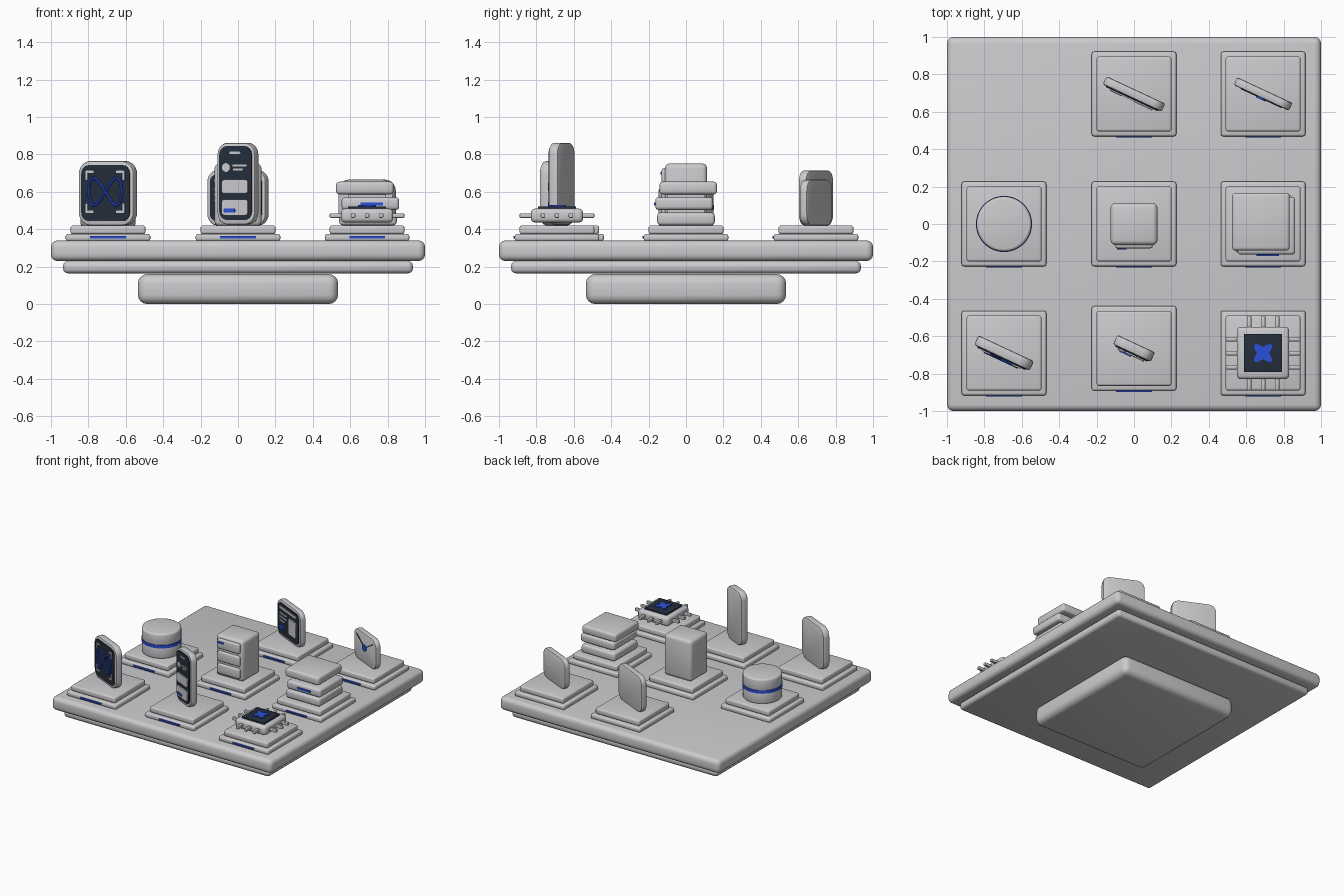
import bpy, bmesh, math
from mathutils import Matrix, Vector

if "Cube" in bpy.data.objects:
    bpy.data.objects.remove(bpy.data.objects["Cube"])


def material(name, rgb):
    m = bpy.data.materials.new(name)
    m.diffuse_color = (*rgb, 1)
    m.use_nodes = True
    m.node_tree.nodes["Principled BSDF"].inputs["Base Color"].default_value = m.diffuse_color
    return m


GRAY = material("light gray", (0.60, 0.60, 0.62))
DARK = material("dark navy", (0.018, 0.027, 0.045))
BLUE = material("blue", (0.025, 0.08, 0.70))
ID = Matrix.Identity(4)


def finish(name, bm, mat, M=ID):
    bmesh.ops.recalc_face_normals(bm, faces=bm.faces)
    bm.transform(M)
    me = bpy.data.meshes.new(name)
    bm.to_mesh(me)
    bm.free()
    me.materials.append(mat)
    ob = bpy.data.objects.new(name, me)
    bpy.context.collection.objects.link(ob)
    bpy.ops.object.select_all(action='DESELECT')
    ob.select_set(True)
    bpy.context.view_layer.objects.active = ob
    bpy.ops.object.shade_smooth_by_angle(angle=math.radians(35))
    return ob


def box(name, c, size, mat=GRAY, r=0.0, M=ID, seg=3):
    """Box with rounded edges."""
    bm = bmesh.new()
    bmesh.ops.create_cube(bm, size=1)
    bm.transform(Matrix.Translation(c) @ Matrix.Diagonal((*size, 1)))
    if r:
        bmesh.ops.bevel(bm, geom=bm.edges[:], offset=r, segments=seg,
                        profile=0.5, affect='EDGES')
    return finish(name, bm, mat, M)


def extrude(name, pts, y0, y1, mat, M, r=0.0):
    """Outline in x/z, extruded from y0 to y1, with an edge rounding."""
    bm = bmesh.new()
    f = bm.faces.new([bm.verts.new((x, y0, z)) for x, z in pts])
    out = bmesh.ops.extrude_face_region(bm, geom=[f])
    for v in out['geom']:
        if isinstance(v, bmesh.types.BMVert):
            v.co.y = y1
    if r:
        rim = [e for e in bm.edges if abs(e.verts[0].co.y - e.verts[1].co.y) < 1e-6]
        bmesh.ops.bevel(bm, geom=rim, offset=r, segments=2, profile=0.5, affect='EDGES')
    return finish(name, bm, mat, M)


def rounded(cx, cz, w, h, r, n=6):
    pts = []
    for k, (sx, sz) in enumerate(((1, 1), (-1, 1), (-1, -1), (1, -1))):
        for i in range(n + 1):
            a = math.pi / 2 * (k + i / n)
            pts.append((cx + sx * (w / 2 - r) + r * math.cos(a),
                        cz + sz * (h / 2 - r) + r * math.sin(a)))
    return pts


def disc(name, z0, z1, rad, mat, M, r=0.0):
    bm = bmesh.new()
    bmesh.ops.create_cone(bm, cap_ends=True, segments=64, radius1=rad, radius2=rad, depth=z1 - z0)
    bm.transform(Matrix.Translation((0, 0, (z0 + z1) / 2)))
    if r:
        rim = [e for e in bm.edges if abs(e.verts[0].co.z - e.verts[1].co.z) < 1e-6]
        bmesh.ops.bevel(bm, geom=rim, offset=r, segments=3, profile=0.5, affect='EDGES')
    return finish(name, bm, mat, M)


def at(x, y, turn=0):
    return Matrix.Translation((x, y, 0)) @ Matrix.Rotation(math.radians(turn), 4, 'Z')


def panel(name, M, w, z0, z1, t, r):
    """Upright rounded slab; returns the y of its front face."""
    extrude(name, rounded(0, (z0 + z1) / 2, w, z1 - z0, r), -t / 2, t / 2, GRAY, M, 0.01)
    return -t / 2


def plate(name, M, yf, u, z, w, h, mat, r=0.005, t=0.006):
    """Thin rounded plate resting on a front face."""
    extrude(name, rounded(u, z, w, h, min(r, h * 0.49, w * 0.49), 4), yf - t, yf + 0.001, mat, M)


# Base slabs
box("base_foot", (0, 0, 0.08), (1.07, 1.07, 0.16), r=0.05, seg=4)
box("base_neck", (0, 0, 0.197), (1.87, 1.87, 0.065), r=0.025)
box("base_top", (0, 0, 0.285), (2, 2, 0.11), r=0.035, seg=4)

# Stepped pedestals with a light strip on the front
X0, X1 = -0.695, 0.69
spots = [(X0, -0.69), (0, -0.665), (X1, -0.69), (X0, 0), (0, 0), (X1, 0), (0, 0.695), (X1, 0.695)]
for x, y in spots:
    box("pedestal_lower", (x, y, 0.356), (0.452, 0.452, 0.038), r=0.012)
    box("pedestal_upper", (x, y, 0.397), (0.40, 0.40, 0.046), r=0.012)
    box("pedestal_strip", (x, y - 0.229, 0.357), (0.19, 0.009, 0.012), BLUE)

# Tablet with looping symbol and corner brackets
M = at(X0, -0.69, -25)
yf = panel("tablet_body", M, 0.327, 0.42, 0.765, 0.056, 0.07)
plate("tablet_screen", M, yf, 0, 0.593, 0.285, 0.30, DARK, 0.045)
yf -= 0.006
for sx in (-1, 1):
    for sz in (-1, 1):
        plate("bracket_flat", M, yf, sx * 0.09, 0.60 + sz * 0.107, 0.05, 0.012, GRAY)
        plate("bracket_upright", M, yf, sx * 0.109, 0.60 + sz * 0.088, 0.012, 0.05, GRAY)
cu = bpy.data.curves.new("loop_path", 'CURVE')
cu.dimensions = '3D'
cu.bevel_depth = 0.008
cu.bevel_resolution = 2
sp = cu.splines.new('POLY')
N = 64
sp.points.add(N - 1)
for i, p in enumerate(sp.points):
    a = 2 * math.pi * i / N
    p.co = (0.096 * math.cos(a), yf - 0.003, 0.60 + 0.073 * math.sin(2 * a), 1)
sp.use_cyclic_u = True
tmp = bpy.data.objects.new("loop_path", cu)
bm = bmesh.new()
bm.from_mesh(bpy.data.meshes.new_from_object(tmp))
bpy.data.objects.remove(tmp)
finish("loop_symbol", bm, BLUE, M)

# Phone with small interface cards
M = at(0, -0.665, -25)
yf = panel("phone_body", M, 0.222, 0.425, 0.862, 0.056, 0.06)
plate("phone_screen", M, yf, 0, 0.647, 0.19, 0.395, DARK, 0.045)
yf -= 0.006
plate("phone_title", M, yf, 0, 0.808, 0.065, 0.014, GRAY)
plate("phone_avatar", M, yf, -0.052, 0.73, 0.048, 0.048, GRAY, 0.024)
plate("phone_line", M, yf, 0.028, 0.741, 0.085, 0.011, GRAY)
plate("phone_line", M, yf, 0.018, 0.72, 0.06, 0.011, GRAY)
plate("phone_card", M, yf, 0, 0.628, 0.155, 0.075, GRAY, 0.018, 0.009)
plate("phone_card", M, yf, 0, 0.517, 0.155, 0.085, GRAY, 0.018, 0.009)
plate("phone_button", M, yf - 0.009, -0.03, 0.50, 0.068, 0.02, BLUE, 0.008)

# Processor chip with pins and star
M = at(X1, -0.69)
box("chip_body", (0, 0, 0.473), (0.28, 0.28, 0.074), r=0.022, M=M)
box("chip_plate", (0, 0, 0.514), (0.205, 0.205, 0.016), DARK, r=0.004, M=M)
for k in range(4):
    R = M @ Matrix.Rotation(k * math.pi / 2, 4, 'Z')
    for i in (-1, 0, 1):
        box("chip_pin", (i * 0.075, -0.16, 0.473), (0.024, 0.08, 0.024), r=0.005, M=R, seg=2)
star = []
for i in range(32):
    a = 2 * math.pi * i / 32
    rad = 0.035 + 0.03 * abs(math.sin(2 * a)) ** 3
    star.append((rad * math.cos(a), rad * math.sin(a)))
extrude("chip_star", star, -0.009, 0, BLUE,
        M @ Matrix.Translation((0, 0, 0.521)) @ Matrix.Rotation(math.pi / 2, 4, 'X')
        @ Matrix.Rotation(math.pi, 4, 'Z'))

# Two-part drum with a glowing ring
M = at(X0, 0)
disc("drum_lower", 0.415, 0.515, 0.147, GRAY, M, 0.015)
disc("drum_ring", 0.505, 0.53, 0.15, BLUE, M)
disc("drum_upper", 0.52, 0.62, 0.147, GRAY, M, 0.015)

# Cabinet with three drawers
box("cabinet_body", (0, 0, 0.584), (0.25, 0.225, 0.335), r=0.025)
for i in range(3):
    box("cabinet_drawer", (0, -0.115, 0.482 + i * 0.102), (0.20, 0.03, 0.082), r=0.012)
box("cabinet_light", (-0.065, -0.132, 0.70), (0.05, 0.008, 0.014), BLUE)

# Stack of three offset slabs
for name, cx, cy, cz in (("stack_bottom", 0.695, 0, 0.455), ("stack_middle", 0.708, -0.01, 0.537),
                         ("stack_top", 0.678, 0.012, 0.62)):
    box(name, (cx, cy, cz), (0.308, 0.308, 0.068), r=0.018)
    box(name + "_spacer", (0.69, 0, cz - 0.035), (0.20, 0.20, 0.03))
box("stack_light", (0.715, -0.167, 0.535), (0.12, 0.009, 0.016), BLUE)

# Picture card with text lines
M = at(0, 0.695, -25)
yf = panel("page_body", M, 0.347, 0.42, 0.715, 0.048, 0.06)
plate("page_screen", M, yf, 0, 0.568, 0.305, 0.25, DARK, 0.04)
yf -= 0.006
plate("page_header", M, yf, 0, 0.66, 0.25, 0.022, GRAY)
for z, w in ((0.615, 0.11), (0.585, 0.11), (0.555, 0.08)):
    plate("page_line", M, yf, -0.125 + w / 2, z, w, 0.013, GRAY)
plate("page_button", M, yf, -0.09, 0.505, 0.065, 0.024, BLUE, 0.01, 0.009)
plate("page_picture", M, yf, 0.07, 0.555, 0.11, 0.13, GRAY, 0.015, 0.009)

# Envelope card with flap lines and seal
M = at(X1, 0.695, -25)
yf = panel("envelope_body", M, 0.326, 0.42, 0.665, 0.046, 0.06)
for s in (-1, 1):
    d = Vector((s * 0.12, 0.075)).normalized()
    n = Vector((-d.y, d.x)) * 0.004
    a, b = Vector((0, 0.55)), Vector((s * 0.12, 0.625))
    extrude("envelope_fold", [tuple(a + n), tuple(b + n), tuple(b - n), tuple(a - n)],
            yf - 0.004, yf + 0.001, DARK, M)
plate("envelope_seal", M, yf, 0, 0.55, 0.052, 0.052, BLUE, 0.026, 0.009)
